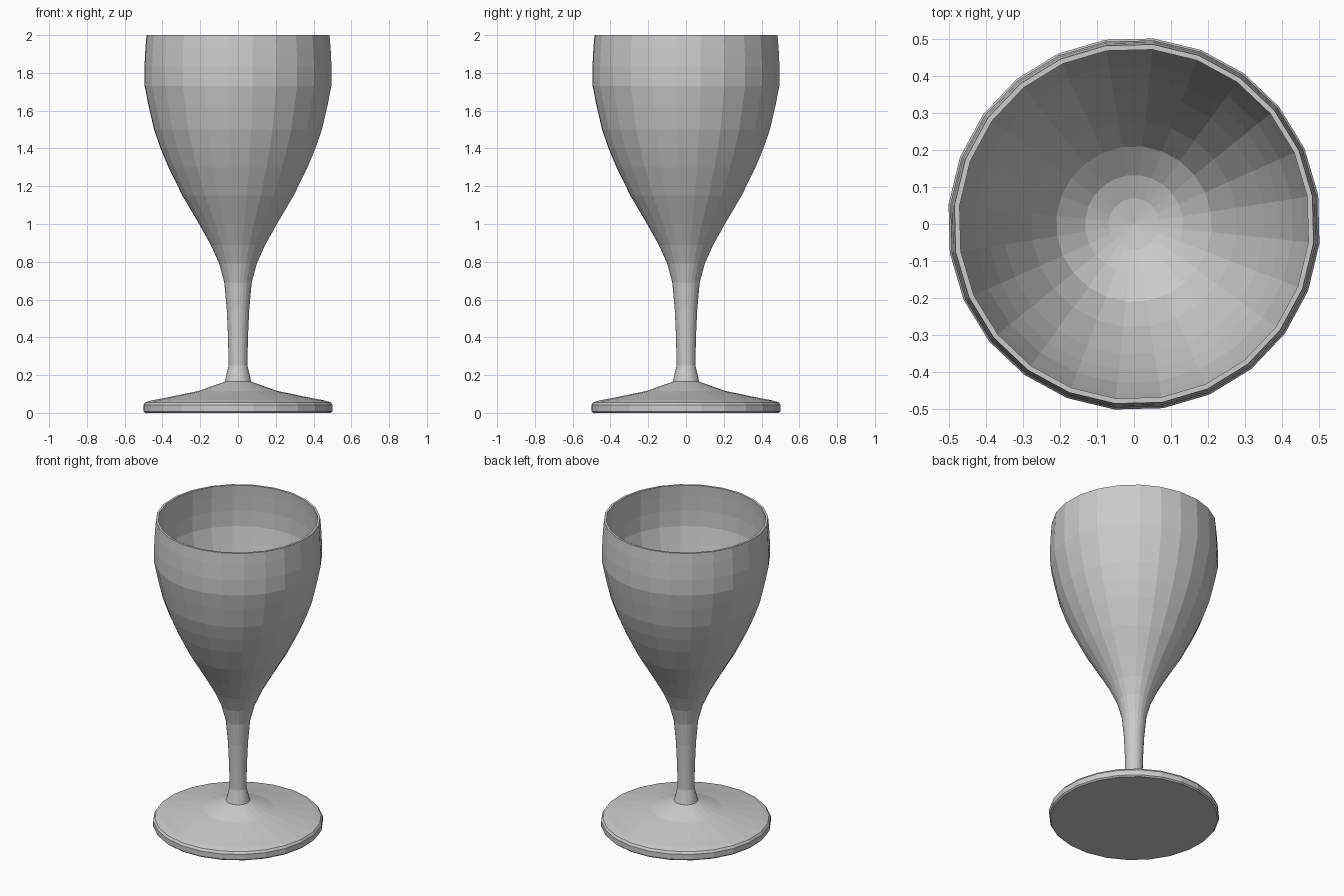
import bpy, bmesh, math
from mathutils import Matrix

cube = bpy.data.objects.get("Cube")
if cube:
    bpy.data.objects.remove(cube, do_unlink=True)

SIDES = 24
TURN = Matrix.Rotation(math.radians(9), 3, 'Z')

grey = bpy.data.materials.new("plain_grey")
grey.use_nodes = True
grey.diffuse_color = (0.6, 0.6, 0.6, 1)
grey.node_tree.nodes["Principled BSDF"].inputs["Base Color"].default_value = (0.6, 0.6, 0.6, 1)


def lathe(name, profile):
    """Revolve (radius, height) points about the z axis into a faceted solid."""
    bm = bmesh.new()
    verts = [bm.verts.new(TURN @ Matrix.Identity(3).col[0] * r) for r, z in profile]
    for v, (r, z) in zip(verts, profile):
        v.co.z = z
    edges = [bm.edges.new(pair) for pair in zip(verts, verts[1:])]
    bmesh.ops.spin(bm, geom=verts + edges, cent=(0, 0, 0), axis=(0, 0, 1),
                   angle=math.tau, steps=SIDES)
    bmesh.ops.remove_doubles(bm, verts=bm.verts[:], dist=0.0005)
    bmesh.ops.recalc_face_normals(bm, faces=bm.faces[:])
    mesh = bpy.data.meshes.new(name)
    bm.to_mesh(mesh)
    bm.free()
    mesh.materials.append(grey)
    obj = bpy.data.objects.new(name, mesh)
    bpy.context.collection.objects.link(obj)
    return obj


# Flared stem rising into the outer bowl wall
outer = [(0, .15), (.075, .15), (.071, .165), (.05, .25), (.053, .4), (.06, .55),
         (.073, .69), (.1, .79), (.145, .89), (.207, 1.0), (.296, 1.15),
         (.37, 1.3), (.412, 1.4), (.447, 1.5), (.477, 1.63), (.497, 1.73),
         (.498, 1.83), (.493, 1.93), (.487, 2.0)]
# Inner bowl wall, from the rim down to the rounded floor
inner = [(.473, 2.0), (.478, 1.93), (.482, 1.83), (.48, 1.73), (.46, 1.63),
         (.43, 1.5), (.395, 1.4), (.353, 1.3), (.278, 1.15), (.21, 1.045),
         (.132, .985), (.069, .96), (0, .95)]
lathe("bowl_and_stem", outer + inner)

# Wide sloping foot
lathe("foot", [(0, 0), (.495, 0), (.503, .008), (.503, .042), (.493, .056),
               (.46, .066), (.4, .077), (.21, .116), (.071, .165), (0, .165)])
